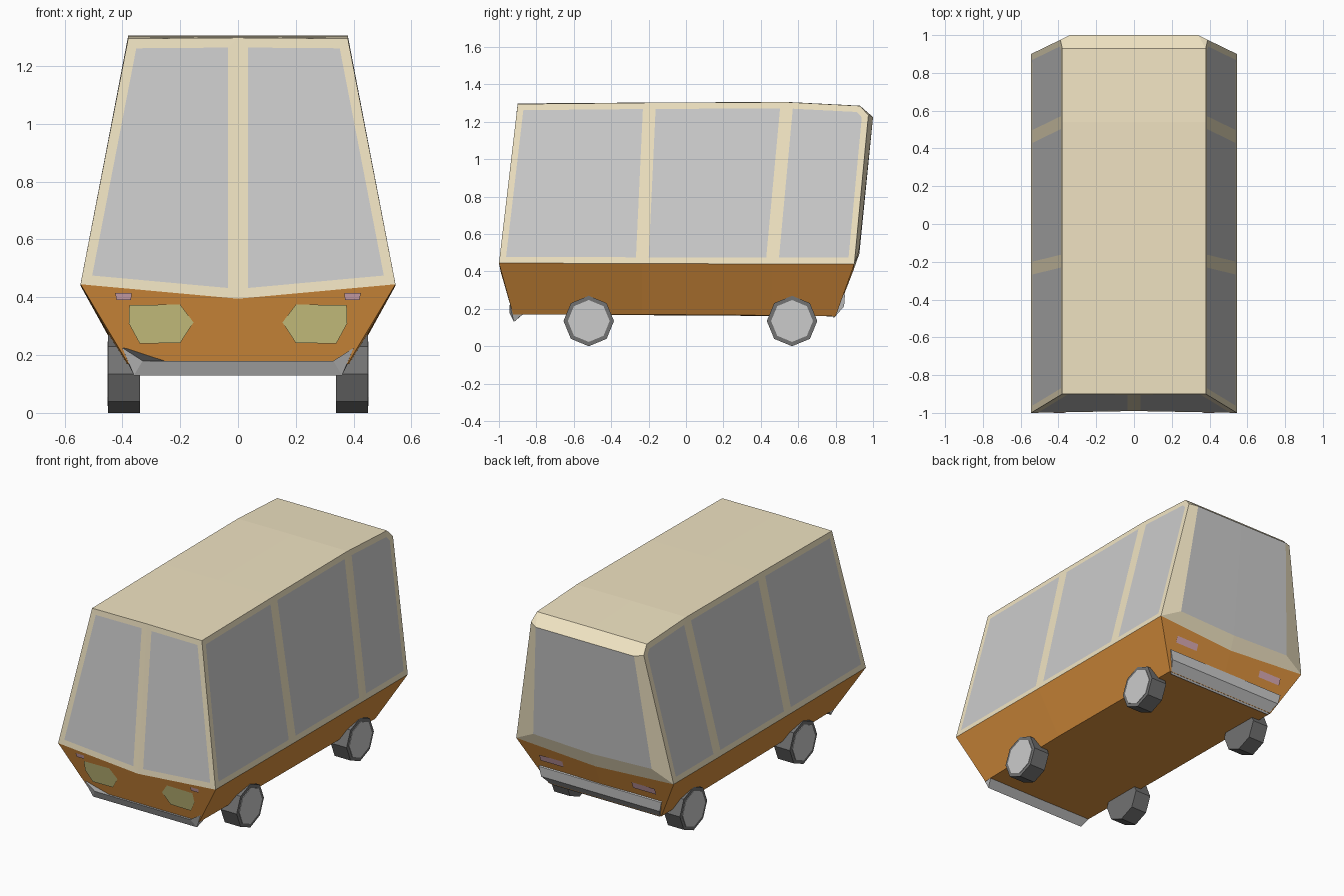
import bpy, bmesh, math

if "Cube" in bpy.data.objects:
    bpy.data.objects.remove(bpy.data.objects["Cube"])


def material(name, rgb):
    m = bpy.data.materials.new(name)
    m.diffuse_color = (*rgb, 1)
    m.use_nodes = True
    m.node_tree.nodes["Principled BSDF"].inputs["Base Color"].default_value = m.diffuse_color
    return m


orange = material("orange_paint", (0.75, 0.30, 0.05))
beige = material("beige_paint", (0.87, 0.77, 0.54))
glass = material("grey_glass", (0.75, 0.75, 0.75))
rubber = material("dark_rubber", (0.17, 0.17, 0.17))
yellow = material("headlight_yellow", (0.72, 0.66, 0.26))
pink = material("indicator_pink", (0.72, 0.42, 0.48))


def half_mesh(name, verts, faces, mats, windows=(), full=(), inset=0.034):
    """Build the x > 0 half, inset the window faces, then mirror it."""
    bm = bmesh.new()
    vs = [bm.verts.new(v) for v in verts]
    fs = [bm.faces.new([vs[i] for i in f]) for f in faces]
    bmesh.ops.recalc_face_normals(bm, faces=bm.faces)
    panes = [fs[i] for i in windows]
    for i in full:
        fs[i].material_index = 1
    if panes:
        bmesh.ops.inset_individual(bm, faces=panes, thickness=inset, use_even_offset=True)
        for f in panes:
            f.material_index = 1
    me = bpy.data.meshes.new(name)
    bm.to_mesh(me)
    bm.free()
    for m in mats:
        me.materials.append(m)
    ob = bpy.data.objects.new(name, me)
    bpy.context.collection.objects.link(ob)
    mod = ob.modifiers.new("mirror", "MIRROR")
    mod.use_clip = True
    return ob


# Belt line shared by the cabin and the lower body
belt = [(0, -.99, .395), (.545, -1, .445), (.545, -.235, .442),
        (.545, .46, .44), (.545, .9, .44), (0, .895, .405)]

# Cabin: roof, pillars and inset windows
roof = [(0, -.9, 1.298), (.38, -.9, 1.295), (.38, -.195, 1.302), (0, -.195, 1.303),
        (.38, .54, 1.305), (0, .54, 1.306), (.38, .93, 1.285), (0, .93, 1.286)]
tail = [(.39, .975, 1.235), (.34, 1, 1.225), (0, 1, 1.225), (.41, .925, .51), (0, .927, .495)]
half_mesh("cabin", belt + roof + tail, [
    (0, 1, 7, 6), (1, 2, 8, 7), (2, 3, 10, 8), (3, 4, 14, 12, 10),
    (6, 7, 8, 9), (9, 8, 10, 11), (11, 10, 12, 13), (13, 12, 15, 16),
    (12, 14, 15), (14, 4, 17, 15), (16, 15, 17, 18), (18, 17, 4, 5)],
    [beige, glass], windows=(0, 1, 2, 3), full=(10,))

# Lower body and floor
floor = [(0, -.925, .17), (.38, -.925, .17), (.39, -.235, .17),
         (.39, .46, .165), (.39, .8, .16), (0, .8, .16)]
half_mesh("lower_body", belt + floor,
          [(i, i + 1, i + 7, i + 6) for i in range(5)] + [(6, 7, 8, 9, 10, 11)], [orange])

# Front bumper wraps up at its ends
half_mesh("front_bumper", [
    (0, -.945, .18), (.33, -.945, .18), (.4, -.942, .225), (.36, -.92, .13),
    (0, -.92, .13), (.38, -.875, .17), (0, -.875, .168)],
    [(0, 1, 3, 4), (1, 2, 3), (3, 2, 5), (4, 3, 5, 6), (0, 6, 5, 2, 1)], [glass])

# Rear bumper
profile = [(.83, .285), (.85, .275), (.845, .213), (.79, .15), (.78, .2)]
ends = [.425, .425, .41, .375, .375]
half_mesh("rear_bumper",
          [(0, y, z) for y, z in profile] + [(x, y, z) for x, (y, z) in zip(ends, profile)],
          [(i, (i + 1) % 5, (i + 1) % 5 + 5, i + 5) for i in range(5)] + [(5, 6, 7, 8, 9)],
          [glass])


# Lights lying on the sloping end panels
def light(name, outline, mat, rear=False):
    verts = []
    for x, z in outline:
        y = .808 + (z - .16) * .355 if rear else -.932 - (z - .17) * .275
        verts.append((x, y, z))
    if rear:
        verts.reverse()
    half_mesh(name, verts, [tuple(range(len(verts)))], [mat])


light("headlights", [(.154, .313), (.2, .242), (.34, .24), (.378, .31), (.376, .373), (.2, .375)], yellow)
light("front_indicators", [(.37, .39), (.42, .39), (.425, .415), (.368, .415)], pink)
light("rear_lights", [(.24, .325), (.4, .325), (.4, .365), (.24, .365)], pink, True)


# Wheels: eight-sided tyre with a flush hub
def disc(name, radius, depth, x, y, mat):
    bpy.ops.mesh.primitive_cylinder_add(vertices=8, radius=radius, depth=depth,
                                        location=(x, y, .135), rotation=(0, math.pi / 2, 0))
    ob = bpy.context.object
    ob.name = name
    ob.data.materials.append(mat)


for y, end in ((-.52, "front"), (.567, "rear")):
    for s, side in ((-1, "left"), (1, "right")):
        disc(f"{end}_{side}_tyre", .135, .11, s * .394, y, rubber)
        disc(f"{end}_{side}_hub", .112, .02, s * .442, y, glass)
